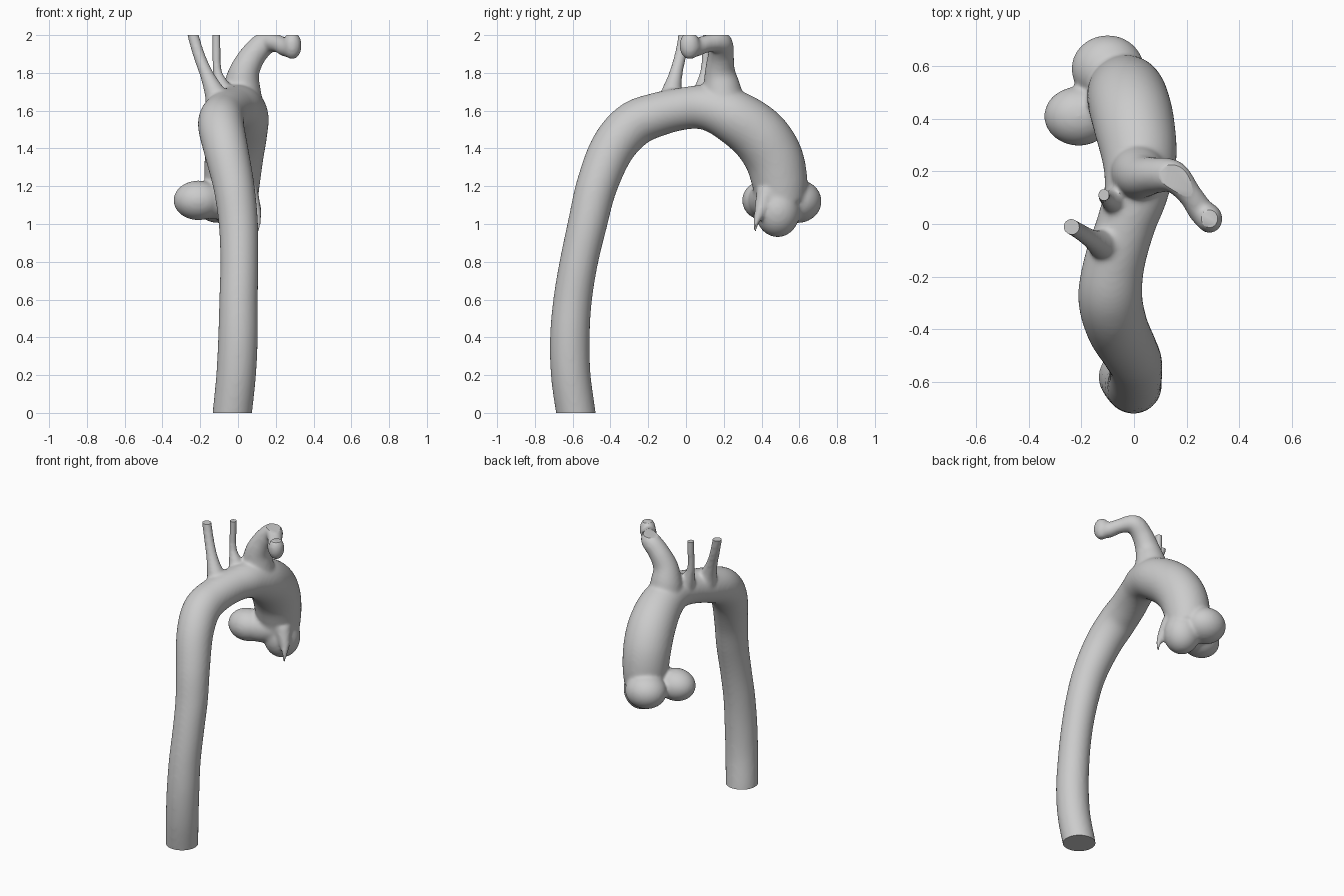
import bpy, bmesh, math
from mathutils import Vector, Matrix

if "Cube" in bpy.data.objects:
    bpy.data.objects.remove(bpy.data.objects["Cube"])


def catmull(pts, steps):
    """Smooth a list of (x, y, z, radius) points."""
    p = [Vector(q) for q in pts]
    p = [2 * p[0] - p[1]] + p + [2 * p[-1] - p[-2]]
    out = []
    for i in range(1, len(p) - 2):
        a, b, c, d = p[i - 1:i + 3]
        for s in range(steps):
            t = s / steps
            out.append(0.5 * (2 * b + (c - a) * t + (2 * a - 5 * b + 4 * c - d) * t * t
                              + (3 * b - a - 3 * c + d) * t ** 3))
    return out + [p[-2]]


def tube(bm, pts, steps=8, sides=32):
    """Closed tube of changing radius along a smooth path."""
    path = catmull(pts, steps)
    pos = [q.to_3d() for q in path]
    side = Vector((1, 0, 0))
    rings = []
    for i, c in enumerate(pos):
        tan = (pos[min(i + 1, len(pos) - 1)] - pos[max(i - 1, 0)]).normalized()
        side = (side - tan * side.dot(tan)).normalized()
        up = tan.cross(side)
        r = max(path[i][3], 0.004)
        rings.append([bm.verts.new(c + r * (side * math.cos(a) + up * math.sin(a)))
                      for a in (2 * math.pi * k / sides for k in range(sides))])
    for lo, hi in zip(rings, rings[1:]):
        for k in range(sides):
            n = (k + 1) % sides
            bm.faces.new((lo[k], lo[n], hi[n], hi[k]))
    bm.faces.new(rings[0][::-1])
    bm.faces.new(rings[-1])


def blob(bm, loc, scale):
    m = Matrix.Translation(loc) @ Matrix.Diagonal((*scale, 1))
    bmesh.ops.create_uvsphere(bm, u_segments=32, v_segments=20, radius=1, matrix=m)


bm = bmesh.new()

# descending trunk, arch and ascending trunk
tube(bm, [(-.035, -.57, -.08, .10), (-.03, -.583, 0, .104), (-.01, -.61, .2, .105),
          (0, -.615, .4, .105), (.003, -.60, .6, .102), (.007, -.567, .8, .101),
          (.002, -.522, 1.0, .104), (-.022, -.473, 1.2, .109), (-.065, -.39, 1.4, .118),
          (-.09, -.28, 1.525, .122), (-.075, -.15, 1.58, .116), (-.03, 0, 1.613, .112),
          (.008, .12, 1.615, .122), (.02, .25, 1.568, .142), (.0, .38, 1.475, .154),
          (-.02, .46, 1.36, .155), (-.03, .495, 1.23, .148), (-.03, .50, 1.12, .135)])

# root lobes
blob(bm, (-.21, .41, 1.125), (.132, .113, .105))
blob(bm, (-.10, .59, 1.12), (.138, .128, .115))
blob(bm, (.005, .485, 1.07), (.118, .12, .14))
tube(bm, [(-.02, .46, 1.14, .10), (-.12, .43, 1.125, .10), (-.2, .41, 1.125, .09)])

# small pointed artery stub on the root
tube(bm, [(.05, .43, 1.16, .06), (.09, .395, 1.07, .034), (.105, .372, 1.01, .017),
          (.107, .365, .96, .009)])

# large front branch that bends sideways
tube(bm, [(.02, .20, 1.62, .115), (.02, .19, 1.72, .10), (.035, .18, 1.81, .08),
          (.085, .185, 1.90, .068), (.15, .18, 1.96, .062), (.21, .115, 1.955, .047),
          (.255, .05, 1.935, .05), (.287, .022, 1.94, .053)])
blob(bm, (.287, .02, 1.945), (.05, .055, .075))

# middle branch
tube(bm, [(-.05, .08, 1.64, .07), (-.085, .09, 1.73, .042), (-.11, .1, 1.81, .025),
          (-.114, .108, 1.92, .024), (-.114, .112, 2.06, .024)])

# rear branch
tube(bm, [(-.09, -.08, 1.62, .085), (-.125, -.075, 1.7, .055), (-.165, -.055, 1.79, .037),
          (-.205, -.03, 1.89, .032), (-.235, -.012, 1.99, .031), (-.25, -.005, 2.06, .031)])

bmesh.ops.recalc_face_normals(bm, faces=bm.faces)
raw = bpy.data.meshes.new("aorta_raw")
bm.to_mesh(raw)
bm.free()
src = bpy.data.objects.new("aorta_raw", raw)
bpy.context.collection.objects.link(src)

# fuse the parts and soften the joints
rem = src.modifiers.new("fuse", 'REMESH')
rem.mode = 'VOXEL'
rem.voxel_size = 0.01
smo = src.modifiers.new("soften", 'SMOOTH')
smo.factor = 0.5
smo.iterations = 12
dg = bpy.context.evaluated_depsgraph_get()
mesh = bpy.data.meshes.new_from_object(src.evaluated_get(dg))
bpy.data.objects.remove(src)

# flat cut ends at the bottom and top
bm = bmesh.new()
bm.from_mesh(mesh)
for z, n in ((0, -1), (2, 1)):
    bmesh.ops.bisect_plane(bm, geom=bm.verts[:] + bm.edges[:] + bm.faces[:], dist=1e-5,
                           plane_co=(0, 0, z), plane_no=(0, 0, n), clear_outer=True)
    bmesh.ops.holes_fill(bm, edges=[e for e in bm.edges if e.is_boundary], sides=0)
bmesh.ops.recalc_face_normals(bm, faces=bm.faces)
bm.to_mesh(mesh)
bm.free()
mesh.name = "aorta"
aorta = bpy.data.objects.new("aorta", mesh)
bpy.context.collection.objects.link(aorta)
bpy.context.view_layer.objects.active = aorta
aorta.select_set(True)
bpy.ops.object.shade_smooth_by_angle(angle=math.radians(40))
